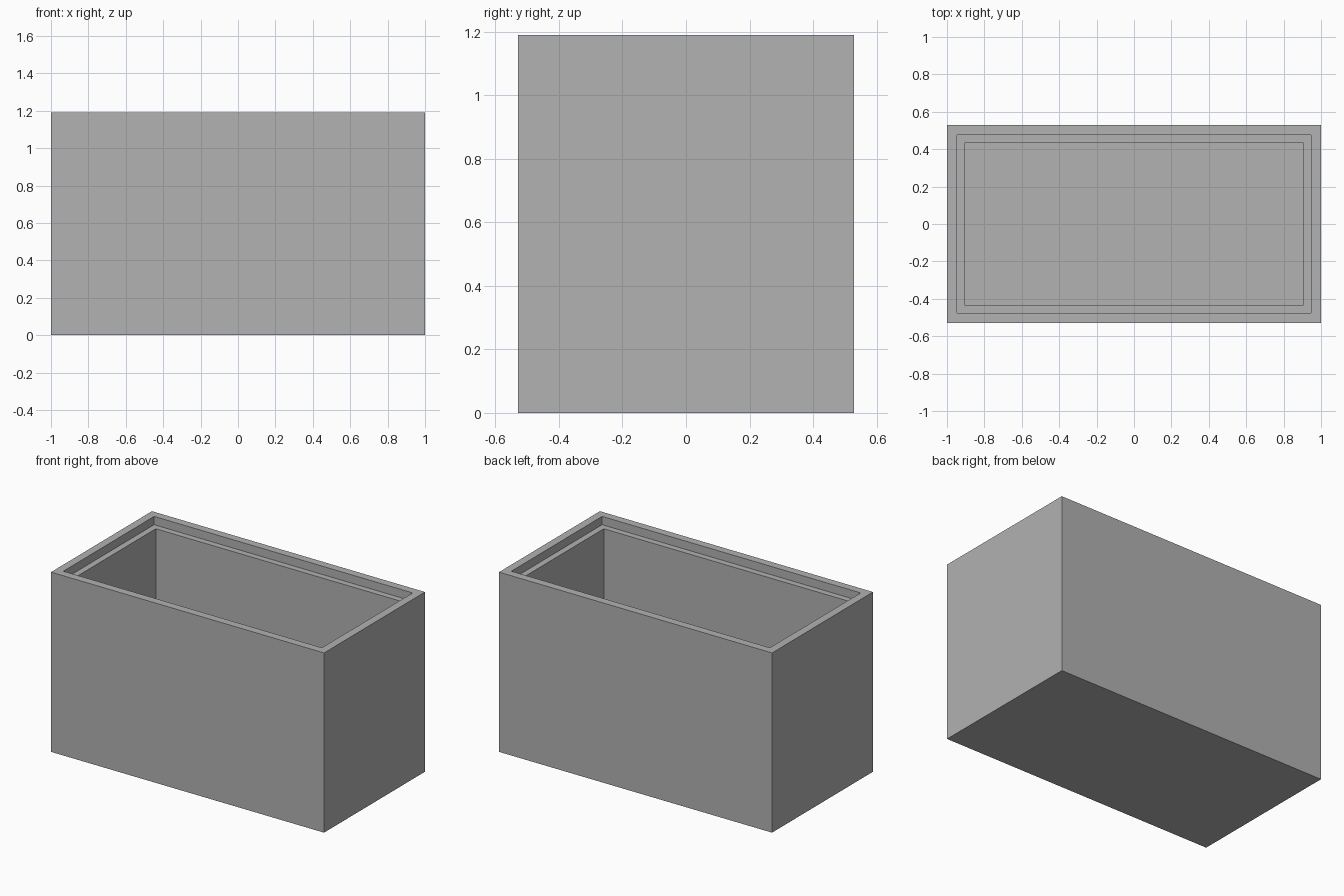
import bpy
import bmesh

cube = bpy.data.objects.get("Cube")
if cube:
    bpy.data.objects.remove(cube, do_unlink=True)

WIDTH, DEPTH, HEIGHT = 2.0, 1.056, 1.19
RIM, LEDGE = 0.053, 0.041
RECESS, FLOOR = 0.055, 0.094

# Plain grey material
grey = bpy.data.materials.new("plain grey")
grey.use_nodes = True
colour = (0.445, 0.445, 0.445, 1.0)
grey.diffuse_color = colour
grey.node_tree.nodes["Principled BSDF"].inputs["Base Color"].default_value = colour


def sink(bm, face, inset, depth):
    """Inset a face, then push it straight down with vertical walls."""
    bmesh.ops.inset_region(bm, faces=[face], thickness=inset, use_even_offset=True)
    result = bmesh.ops.extrude_discrete_faces(bm, faces=[face])
    # Reconnect the lowered face to the opening with side walls
    lowered = result["faces"][0]
    bmesh.ops.translate(bm, verts=lowered.verts, vec=(0, 0, -depth))
    return lowered


# Solid outer block
bm = bmesh.new()
bmesh.ops.create_cube(bm, size=1)
bmesh.ops.scale(bm, vec=(WIDTH, DEPTH, HEIGHT), verts=bm.verts)
bmesh.ops.translate(bm, vec=(0, 0, HEIGHT / 2), verts=bm.verts)

# Rim with a shallow recess, then a ledge around the deep cavity
top = max(bm.faces, key=lambda f: f.calc_center_median().z)
top = sink(bm, top, RIM, RECESS)
sink(bm, top, LEDGE, HEIGHT - RECESS - FLOOR)
bmesh.ops.recalc_face_normals(bm, faces=bm.faces)

mesh = bpy.data.meshes.new("open_box")
bm.to_mesh(mesh)
bm.free()
mesh.materials.append(grey)
box = bpy.data.objects.new("open_box", mesh)
bpy.context.collection.objects.link(box)
